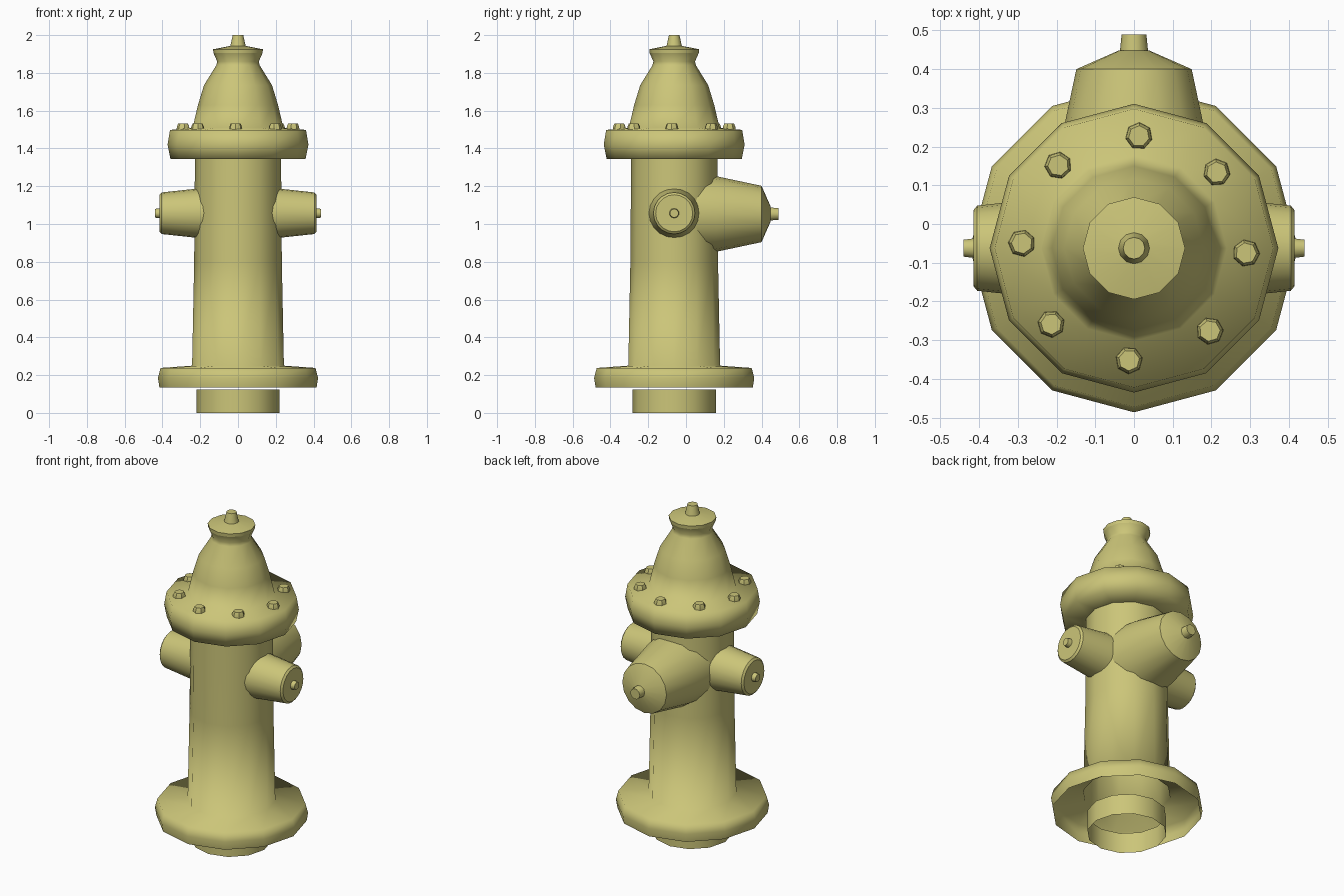
import bpy, bmesh, math
from mathutils import Matrix, Vector

if "Cube" in bpy.data.objects:
    bpy.data.objects.remove(bpy.data.objects["Cube"])

AXIS_Y = -0.0625

paint = bpy.data.materials.new("olive_paint")
paint.diffuse_color = (0.60, 0.56, 0.19, 1)
paint.use_nodes = True
paint.node_tree.nodes["Principled BSDF"].inputs["Base Color"].default_value = paint.diffuse_color


def lathe(name, profile, sides, origin=(0, AXIS_Y, 0), axis=(0, 0, 1), sharp=180, spin=0):
    """Revolve (radius, height) points, listed from start to end, around an axis."""
    place = Matrix.Translation(origin) @ Vector((0, 0, 1)).rotation_difference(Vector(axis)).to_matrix().to_4x4()
    bm = bmesh.new()
    rings = []
    for r, h in profile:
        if r == 0:
            rings.append([bm.verts.new(place @ Vector((0, 0, h)))] * sides)
            continue
        ring = []
        for i in range(sides):
            a = spin + math.tau * i / sides
            ring.append(bm.verts.new(place @ Vector((r * math.cos(a), r * math.sin(a), h))))
        rings.append(ring)
    for lo, hi in zip(rings, rings[1:]):
        for i in range(sides):
            j = (i + 1) % sides
            corners = list(dict.fromkeys((lo[i], lo[j], hi[j], hi[i])))
            bm.faces.new(corners)
    mesh = bpy.data.meshes.new(name)
    bm.to_mesh(mesh)
    bm.free()
    mesh.materials.append(paint)
    mesh.shade_smooth()
    if sharp < 180:
        mesh.set_sharp_from_angle(angle=math.radians(sharp))
    obj = bpy.data.objects.new(name, mesh)
    bpy.context.collection.objects.link(obj)
    return obj


# open stub of pipe below the flange
lathe("ground_pipe", [(0.22, 0), (0.22, 0.125)], 12)

# base flange, open underneath, running up into the barrel
lathe("barrel", [(0.416, 0.135), (0.424, 0.185), (0.41, 0.238), (0.243, 0.25),
                 (0.232, 0.8), (0.228, 1.36)], 12)

# bonnet: flange, dome, neck and lid
lathe("bonnet", [(0.2, 1.345), (0.358, 1.345), (0.373, 1.42), (0.36, 1.498),
                 (0.24, 1.51), (0.212, 1.63), (0.18, 1.735), (0.115, 1.84),
                 (0.11, 1.86), (0.13, 1.905)], 12)
lathe("bonnet_lid", [(0.13, 1.905), (0.132, 1.925), (0.04, 1.943), (0, 1.945)], 12, sharp=50)
lathe("operating_nut", [(0.042, 1.935), (0.028, 2.0), (0, 2.0)], 12, sharp=40)

# ring of bolts on the bonnet flange
for k in range(8):
    a = math.radians(-2.5 + 45 * k)
    spot = (0.29 * math.cos(a), AXIS_Y + 0.29 * math.sin(a), 0)
    lathe(f"bolt_{k + 1}", [(0.036, 1.495), (0.034, 1.515), (0.027, 1.531), (0, 1.531)],
          7, spot, sharp=30, spin=a)

# two side outlets
for side, name in ((-1, "left"), (1, "right")):
    centre = (0, AXIS_Y, 1.057)
    lathe(f"{name}_outlet", [(0.138, 0.14), (0.131, 0.21), (0.11, 0.405), (0.098, 0.415), (0, 0.415)],
          20, centre, (side, 0, 0), sharp=35)
    lathe(f"{name}_outlet_nut", [(0.027, 0.41), (0.023, 0.44), (0, 0.44)],
          10, centre, (side, 0, 0), sharp=40)

# large outlet at the back
centre = (0, 0, 1.053)
lathe("main_outlet", [(0.215, 0.02), (0.2, 0.16), (0.149, 0.4), (0.04, 0.448), (0, 0.45)],
      16, centre, (0, 1, 0), sharp=35)
lathe("main_outlet_nut", [(0.037, 0.44), (0.032, 0.49), (0, 0.49)],
      10, centre, (0, 1, 0), sharp=40)
